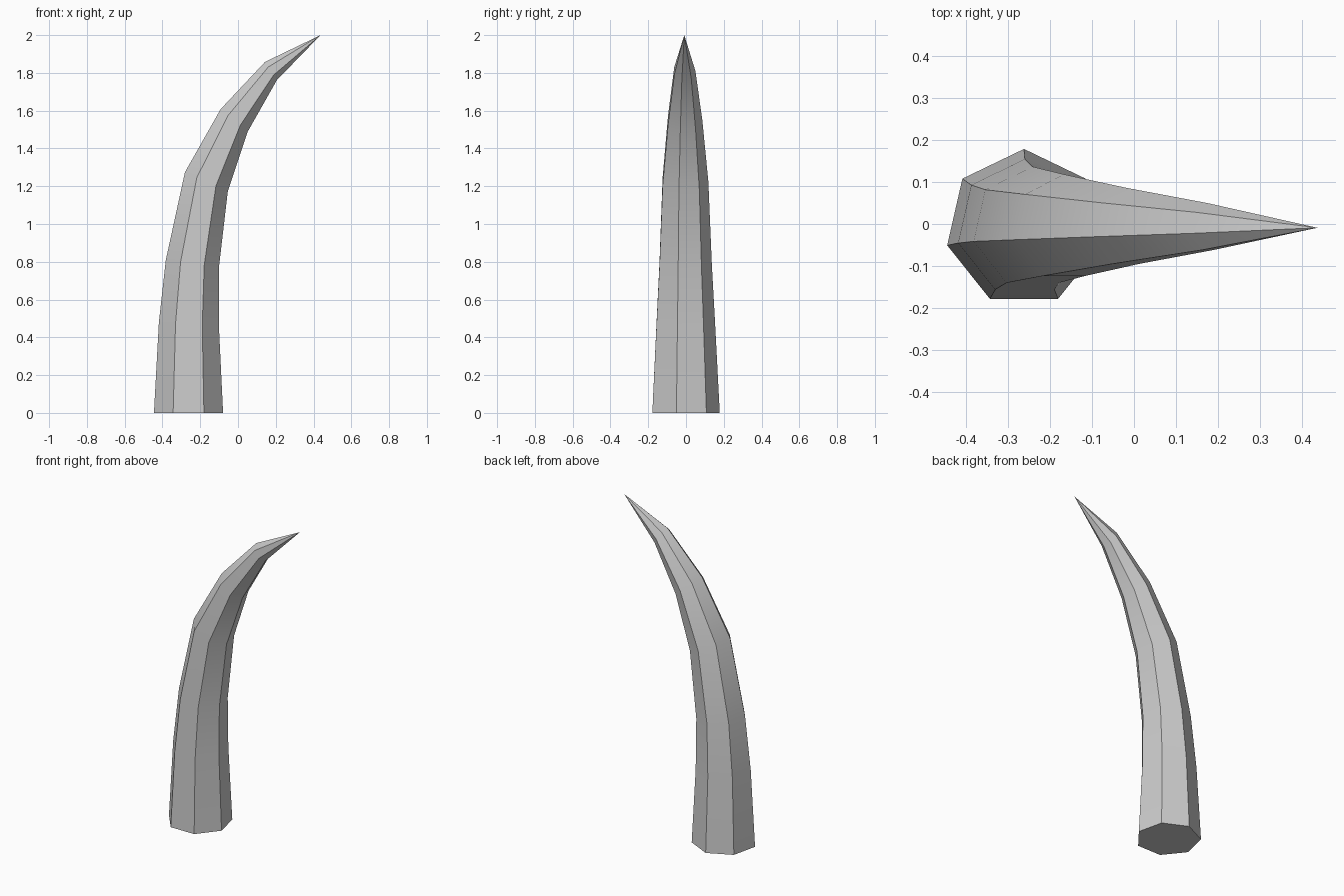
import bpy, bmesh
from math import pi, sin, cos, radians
from mathutils import Vector

if "Cube" in bpy.data.objects:
    bpy.data.objects.remove(bpy.data.objects["Cube"])

SIDES = 7
CY = -0.009

# Spine rings measured on the outer (left) and inner (right) silhouette: (x, z)
outer = [(-.445, 0), (-.419, .477), (-.382, .81), (-.281, 1.274), (-.092, 1.608), (.143, 1.858)]
inner = [(-.079, 0), (-.101, .457), (-.101, .77), (-.054, 1.173), (.052, 1.49), (.206, 1.762)]
tip_point = (.437, CY, 2.0)

bm = bmesh.new()
rings = []
for (ox, oz), (ix, iz) in zip(outer, inner):
    o, i = Vector((ox, CY, oz)), Vector((ix, CY, iz))
    across = (i - o).normalized()
    up = Vector((-across.z, 0, across.x))
    r = (i - o).length / (2 * cos(radians(90 / SIDES)))
    centre = (o + i) / 2
    ring = []
    for k in range(SIDES):
        a = pi / 2 + 2 * pi * k / SIDES
        ring.append(bm.verts.new(centre + across * r * cos(a) + Vector((0, r * sin(a), 0))))
    rings.append(ring)

# Sides, pointed end and flat base
tip = bm.verts.new(tip_point)
for k in range(SIDES):
    n = (k + 1) % SIDES
    for a, b in zip(rings, rings[1:]):
        bm.faces.new((a[k], a[n], b[n], b[k]))
    bm.faces.new((rings[-1][k], rings[-1][n], tip))
bm.faces.new(rings[0][::-1])
bmesh.ops.recalc_face_normals(bm, faces=bm.faces)

mesh = bpy.data.meshes.new("curved_horn")
bm.to_mesh(mesh)
bm.free()
horn = bpy.data.objects.new("curved_horn", mesh)
bpy.context.collection.objects.link(horn)

# Smooth along the length, crisp lengthwise edges
bpy.context.view_layer.objects.active = horn
horn.select_set(True)
bpy.ops.object.shade_smooth_by_angle(angle=radians(30))
